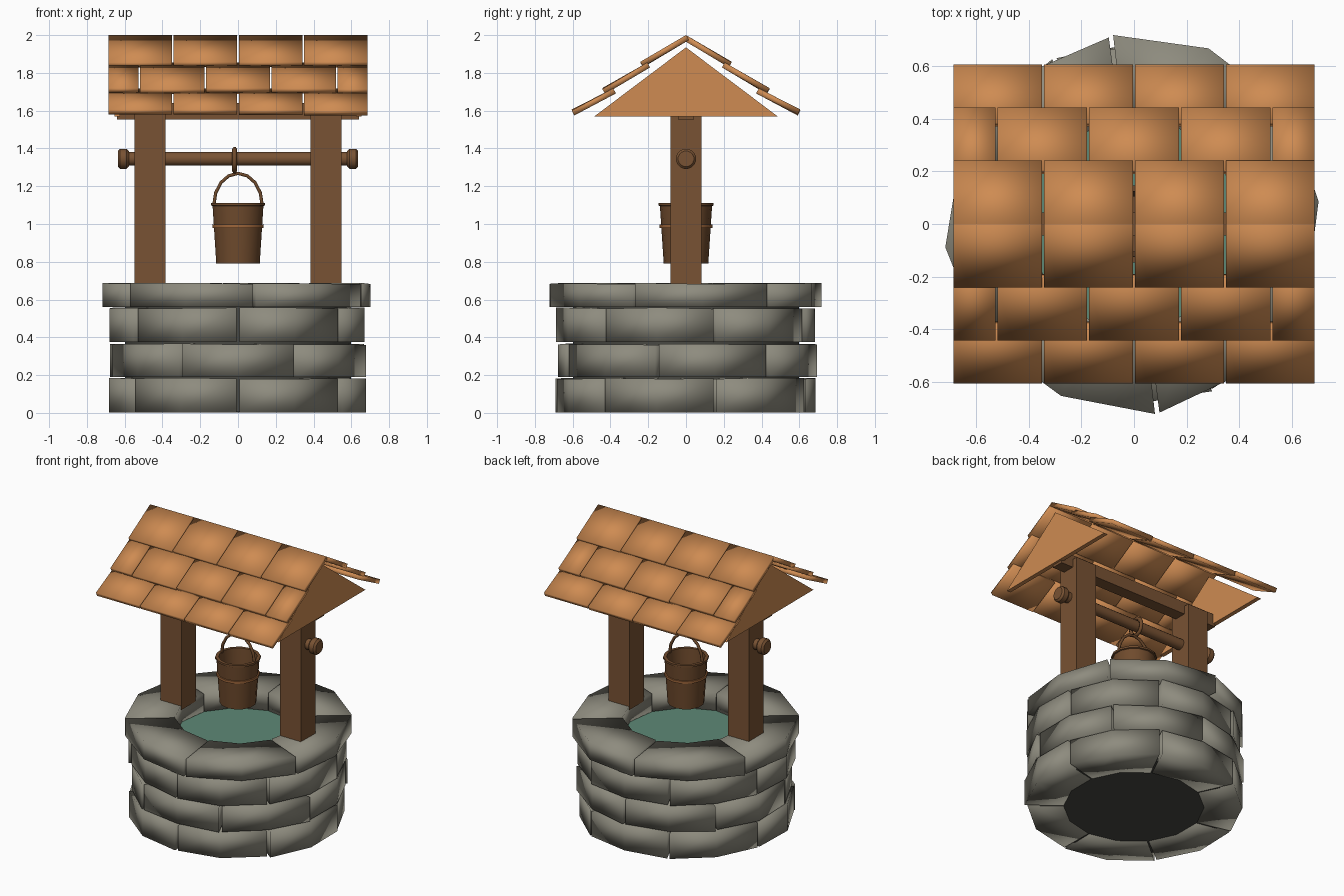
import bpy, bmesh, math, random
from mathutils import Vector

if "Cube" in bpy.data.objects:
    bpy.data.objects.remove(bpy.data.objects["Cube"])

random.seed(4)

def material(name, rgb):
    m = bpy.data.materials.new(name)
    m.diffuse_color = (*rgb, 1)
    m.use_nodes = True
    m.node_tree.nodes["Principled BSDF"].inputs["Base Color"].default_value = m.diffuse_color
    return m

STONE = material("grey stone", (0.27, 0.26, 0.21))
MORTAR = material("dark mortar", (0.065, 0.065, 0.055))
WATER = material("green water", (0.11, 0.25, 0.18))
WOOD = material("brown wood", (0.19, 0.085, 0.033))
BUCKET = material("bucket wood", (0.16, 0.07, 0.026))
TILE = material("orange roof tile", (0.62, 0.26, 0.085))
COPPER = material("copper band", (0.36, 0.14, 0.045))

def finish(bm, name, mat, bevel=0, segs=1, angle=None):
    """Bevel, fix normals, shade smooth (optionally keeping sharp edges)."""
    if bevel:
        edges = [e for e in bm.edges if e.calc_face_angle(0) > 0.6]
        bmesh.ops.bevel(bm, geom=edges, offset=bevel, segments=segs,
                        affect='EDGES', profile=0.5)
    bmesh.ops.recalc_face_normals(bm, faces=bm.faces)
    me = bpy.data.meshes.new(name)
    bm.to_mesh(me)
    bm.free()
    me.materials.append(mat)
    ob = bpy.data.objects.new(name, me)
    bpy.context.collection.objects.link(ob)
    for p in me.polygons:
        p.use_smooth = True
    if angle:
        bpy.ops.object.select_all(action='DESELECT')
        ob.select_set(True)
        bpy.context.view_layer.objects.active = ob
        bpy.ops.object.shade_smooth_by_angle(angle=math.radians(angle))
    return ob

def loft(bm, rings, closed=False):
    """Skin equal-length vertex rings; cap both ends unless closed."""
    vs = [[bm.verts.new(p) for p in r] for r in rings]
    n = len(vs[0])
    for i in range(len(vs) if closed else len(vs) - 1):
        a, b = vs[i], vs[(i + 1) % len(vs)]
        for j in range(n):
            bm.faces.new((a[j], a[(j + 1) % n], b[(j + 1) % n], b[j]))
    if not closed:
        bm.faces.new(vs[0][::-1])
        bm.faces.new(vs[-1])

def box(name, mat, lo, hi, bevel=0.0):
    bm = bmesh.new()
    ring = [(lo[0], lo[1]), (hi[0], lo[1]), (hi[0], hi[1]), (lo[0], hi[1])]
    loft(bm, [[(x, y, z) for x, y in ring] for z in (lo[2], hi[2])])
    return finish(bm, name, mat, bevel, 2, 40)

def lathe(name, mat, profile, sides, axis='Z', closed=False, angle=40, origin=(0, 0, 0)):
    """Revolve (radius, height) pairs around z or x."""
    bm = bmesh.new()
    rings = []
    for r, h in profile:
        ring = []
        for k in range(sides):
            t = math.tau * (k + 0.5) / sides
            p = (r * math.cos(t), r * math.sin(t), h) if axis == 'Z' else \
                (h, r * math.cos(t), r * math.sin(t))
            ring.append(Vector(p) + Vector(origin))
        rings.append(ring)
    loft(bm, rings, closed)
    return finish(bm, name, mat, angle=angle)

# ---- stone courses: bent, bevelled blocks ----
def course(name, count, start, r_in, r_out, z0, z1):
    for i in range(count):
        step = 360 / count
        a0, a1 = start + i * step + 0.7, start + (i + 1) * step - 0.7
        bm = bmesh.new()
        rings = []
        for k in range(3):
            a = math.radians(a0 + (a1 - a0) * k / 2)
            ro = r_out + random.uniform(-0.012, 0.012)
            top = z1 + random.uniform(-0.004, 0.003)
            # angle is measured from the front (-y) towards +x
            rings.append([(r * math.sin(a), -r * math.cos(a), z) for r, z in
                          ((r_in, z0), (ro, z0), (ro, top), (r_in, top))])
        loft(bm, rings)
        finish(bm, f"{name}_{i + 1}", STONE, 0.022, 2)

course("bottom_course_stone", 7, 0, 0.45, 0.69, 0.003, 0.183)
course("second_course_stone", 7, 25.7, 0.45, 0.69, 0.19, 0.364)
course("third_course_stone", 7, 0, 0.45, 0.69, 0.374, 0.555)
course("rim_stone", 6, 7, 0.405, 0.715, 0.56, 0.686)

# ---- mortar core, well lining and water ----
lathe("mortar_core", MORTAR, [(0.6, 0.006), (0.6, 0.52)], 32)
lathe("mortar_collar", MORTAR, [(0.6, 0.52), (0.6, 0.65), (0.42, 0.65), (0.42, 0.52)], 32, closed=True)
lathe("water", WATER, [(0.44, 0.53), (0.44, 0.555)], 32)

# ---- posts, beam and gables ----
for s, side in ((-1, "left"), (1, "right")):
    x = s * 0.466
    box(side + "_post", WOOD, (x - 0.081, -0.081, 0.66), (x + 0.081, 0.081, 1.61), 0.012)
    bm = bmesh.new()
    loft(bm, [[(s * gx, -0.485, 1.57), (s * gx, 0.485, 1.57), (s * gx, 0, 1.935)]
              for gx in (0.625, 0.655)])
    finish(bm, side + "_gable", TILE, angle=30)
    # windlass end knob
    lathe(side + "_axle_knob", WOOD,
          [(0.042, s * 0.578), (0.054, s * 0.59), (0.054, s * 0.624), (0.042, s * 0.636)],
          16, 'X', origin=(0, 0, 1.345))
box("roof_beam", WOOD, (-0.64, -0.043, 1.552), (0.64, 0.043, 1.64), 0.008)
lathe("axle", WOOD, [(0.037, -0.59), (0.037, 0.59)], 16, 'X', origin=(0, 0, 1.345))

# ---- roof tiles: upper-surface (y, z) at top and bottom edge of each row ----
FULL = [-0.69, -0.345, 0, 0.345, 0.69]
HALF = [-0.69, -0.522, -0.174, 0.174, 0.522, 0.69]
ROWS = [("lower", (0.385, 1.718), (0.605, 1.605), FULL),
        ("middle", (0.205, 1.855), (0.443, 1.718), HALF),
        ("ridge", (0, 2.0), (0.242, 1.858), FULL)]
for s, side in ((-1, "front"), (1, "back")):
    for row, a, b, cuts in ROWS:
        d = (Vector(b) - Vector(a)).normalized()
        down = Vector((d.y, -d.x)) * 0.03      # underside offset
        for i in range(len(cuts) - 1):
            drop = Vector((0, random.uniform(-0.004, 0.002)))
            pts = [Vector(a), Vector(b) + drop, Vector(b) + drop + down, Vector(a) + down]
            bm = bmesh.new()
            loft(bm, [[(x, s * p.x, p.y) for p in pts]
                      for x in (cuts[i] + 0.004, cuts[i + 1] - 0.004)])
            finish(bm, f"{side}_{row}_tile_{i + 1}", TILE, 0.009, 2)

# ---- bucket, rim, band ----
lathe("bucket", BUCKET, [(0.118, 0.79), (0.138, 1.095), (0.146, 1.098), (0.146, 1.112),
                         (0.124, 1.112), (0.106, 0.82)], 14)
lathe("bucket_band", COPPER, [(0.128, 0.98), (0.139, 0.98), (0.14, 0.998), (0.128, 0.998)],
      14, closed=True)

# ---- handle and rope loop as swept tubes ----
def tube(name, mat, pts, radius, cyclic=False):
    cu = bpy.data.curves.new(name, 'CURVE')
    cu.dimensions = '3D'
    cu.bevel_depth = radius
    cu.bevel_resolution = 1
    cu.use_fill_caps = True
    sp = cu.splines.new('POLY')
    sp.points.add(len(pts) - 1)
    for q, p in zip(sp.points, pts):
        q.co = (*p, 1)
    sp.use_cyclic_u = cyclic
    cu.materials.append(mat)
    ob = bpy.data.objects.new(name, cu)
    bpy.context.collection.objects.link(ob)

tube("bucket_handle", BUCKET,
     [(0.128 * math.cos(t), 0, 1.1 + 0.168 * math.sin(t))
      for t in (math.pi * k / 8 for k in range(9))], 0.01)
tube("rope_loop", BUCKET,
     [(-0.018, 0.052 * math.cos(t), 1.338 + 0.06 * math.sin(t))
      for t in (math.tau * k / 14 for k in range(14))], 0.013, True)
